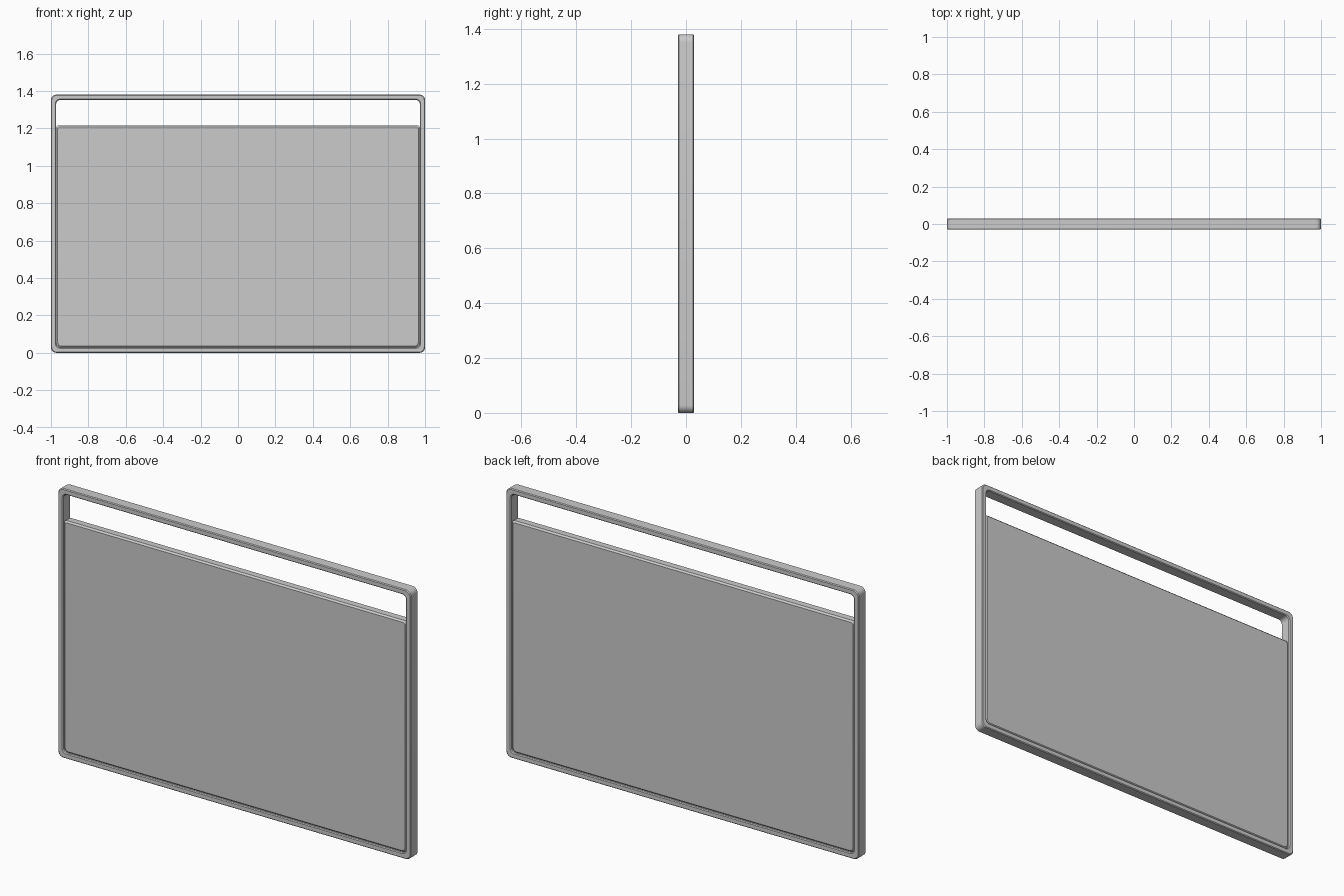
import bpy, bmesh
from math import sin, cos, pi

if "Cube" in bpy.data.objects:
    bpy.data.objects.remove(bpy.data.objects["Cube"])


def rounded_rect(x, z0, z1, r_top, r_bot, seg=6):
    # outline of a rounded rectangle, counter-clockwise from the right top corner
    pts = []
    corners = [(x, z1, -1, -1, r_top), (-x, z1, 1, -1, r_top),
               (-x, z0, 1, 1, r_bot), (x, z0, -1, 1, r_bot)]
    for i, (cx, cz, sx, sz, r) in enumerate(corners):
        for k in range(seg + 1):
            a = pi / 2 * (i + k / seg)
            pts.append((cx + sx * r + r * cos(a), cz + sz * r + r * sin(a)))
    return pts


def build(name, rings, closed):
    # skin a list of (outline, y) rings; closed joins last to first, else cap both ends
    bm = bmesh.new()
    loops = [[bm.verts.new((px, y, pz)) for px, pz in pts] for pts, y in rings]
    n = len(loops[0])
    pairs = list(zip(loops, loops[1:]))
    if closed:
        pairs.append((loops[-1], loops[0]))
    else:
        bm.faces.new(loops[0])
        bm.faces.new(loops[-1])
    for a, b in pairs:
        for i in range(n):
            j = (i + 1) % n
            bm.faces.new((a[i], a[j], b[j], b[i]))
    bmesh.ops.recalc_face_normals(bm, faces=bm.faces)
    me = bpy.data.meshes.new(name)
    bm.to_mesh(me)
    bm.free()
    ob = bpy.data.objects.new(name, me)
    bpy.context.collection.objects.link(ob)
    bpy.context.view_layer.objects.active = ob
    ob.select_set(True)
    bpy.ops.object.shade_smooth_by_angle(angle=0.5)
    ob.select_set(False)
    return ob


W, H, D, BAR, C = 1.0, 1.38, 0.03, 0.028, 0.004


def inset(d):
    r = max(0.028 - d * 0.2, 0.012)
    return rounded_rect(W - d, d, H - d, r, r)


# outer frame with softened edges
build("frame", [(inset(0), -D + C), (inset(C), -D), (inset(BAR - C), -D),
                (inset(BAR), -D + C), (inset(BAR), D - C), (inset(BAR - C), D),
                (inset(C), D), (inset(0), D - C)], True)


def panel_outline(d):
    return rounded_rect(W - BAR - d, BAR + d, 1.215 - d, 0.012, 0.02)


# filled panel, slightly recessed, bevelled front and back
P, B = 0.025, 0.008
build("panel", [(panel_outline(B), -P), (panel_outline(0), -P + B),
                (panel_outline(0), P - B), (panel_outline(B), P)], False)
